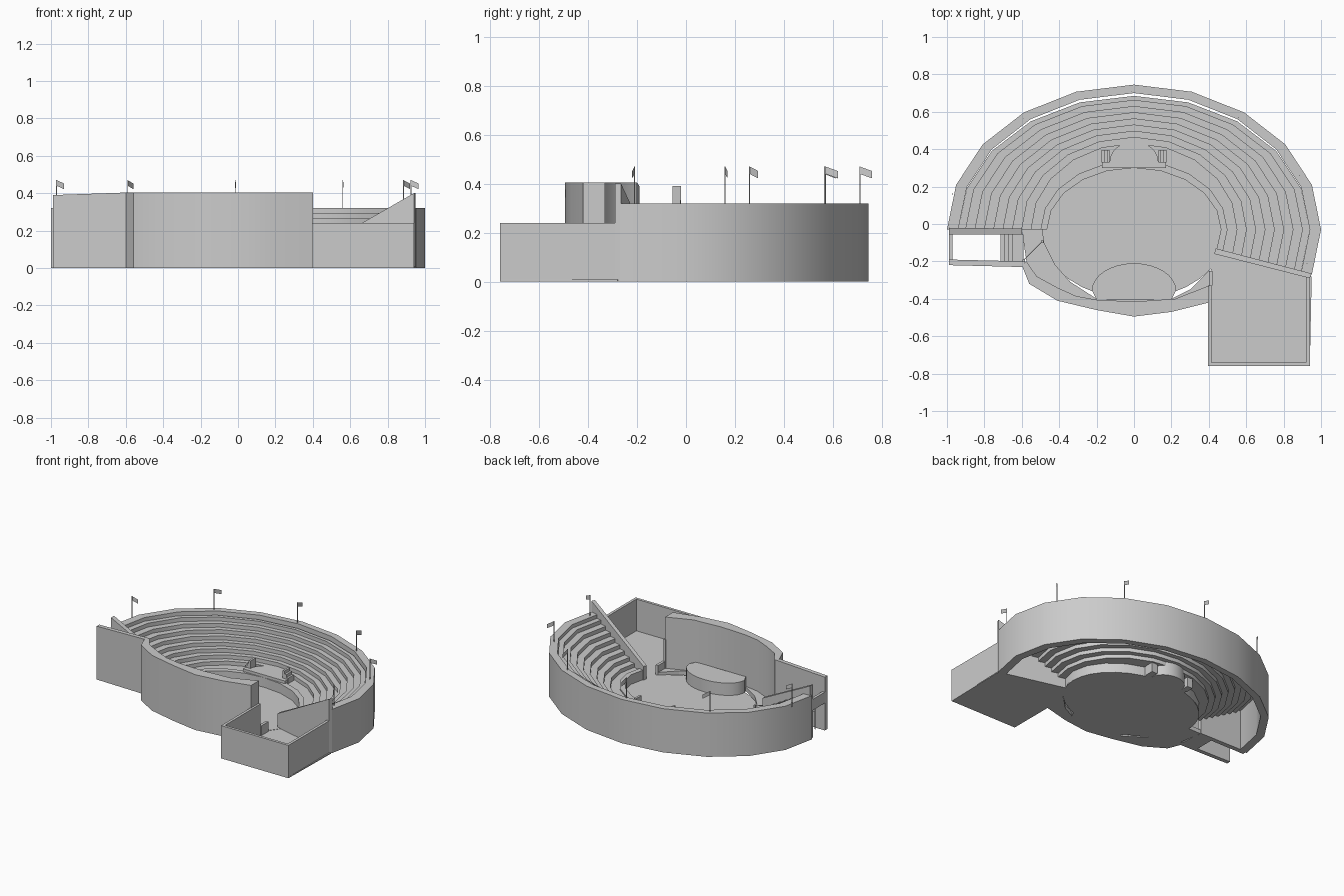
import bpy, bmesh, math
from mathutils import Vector

cube = bpy.data.objects.get("Cube")
if cube:
    bpy.data.objects.remove(cube, do_unlink=True)

stone = bpy.data.materials.new("stone_grey")
stone.use_nodes = True
GREY = (0.6, 0.6, 0.6, 1)
stone.diffuse_color = GREY
stone.node_tree.nodes["Principled BSDF"].inputs["Base Color"].default_value = GREY

CY = -0.03  # centre of the seating ellipses


def finish(name, bm):
    bmesh.ops.recalc_face_normals(bm, faces=bm.faces)
    mesh = bpy.data.meshes.new(name)
    bm.to_mesh(mesh)
    bm.free()
    mesh.materials.append(stone)
    ob = bpy.data.objects.new(name, mesh)
    bpy.context.collection.objects.link(ob)
    return ob


def smooth(ob):
    bpy.ops.object.select_all(action='DESELECT')
    ob.select_set(True)
    bpy.context.view_layer.objects.active = ob
    bpy.ops.object.shade_smooth_by_angle(angle=math.radians(30))


def prism(name, outline, z0, z1):
    """Extrude a plan outline; z1 is a height or a function of x."""
    top = z1 if callable(z1) else (lambda x: z1)
    bm = bmesh.new()
    low = [bm.verts.new((x, y, z0)) for x, y in outline]
    high = [bm.verts.new((x, y, top(x))) for x, y in outline]
    bm.faces.new(low)
    bm.faces.new(high)
    for i in range(len(low)):
        j = (i + 1) % len(low)
        bm.faces.new((low[i], low[j], high[j], high[i]))
    return finish(name, bm)


def box(name, x0, x1, y0, y1, z0, z1):
    return prism(name, [(x0, y0), (x1, y0), (x1, y1), (x0, y1)], z0, z1)


def band(a, b, w):
    """Plan outline of a straight wall from a to b with width w."""
    a, b = Vector(a), Vector(b)
    n = (b - a).orthogonal().normalized() * w
    return [a, b, b + n, a + n]


def ellipse(rx, ry, start, end, steps, cy=CY):
    angles = [math.radians(start + (end - start) * i / steps) for i in range(steps + 1)]
    return [(rx * math.cos(a), cy + ry * math.sin(a)) for a in angles]


def sweep(name, profile, closed, start=-18, end=180, steps=11):
    """Sweep (rx, ry, z) sections around the seating ellipse."""
    bm = bmesh.new()
    rows = [[bm.verts.new((x, y, z)) for x, y in ellipse(rx, ry, start, end, steps)]
            for rx, ry, z in profile]
    pairs = list(zip(rows, rows[1:]))
    if closed:
        pairs.append((rows[-1], rows[0]))
        bm.faces.new([r[0] for r in rows])
        bm.faces.new([r[-1] for r in rows])
    for a, b in pairs:
        for i in range(steps):
            bm.faces.new((a[i], a[i + 1], b[i + 1], b[i]))
    ob = finish(name, bm)
    smooth(ob)
    return ob


# Outer wall, and the orchestra kerb
sweep("outer_wall", [(1, .775, 0), (1, .775, .32), (.94, .73, .32), (.94, .73, 0)], True)
sweep("orchestra_kerb", [(.5, .37, 0), (.5, .37, .08), (.465, .33, .08), (.465, .33, 0)], True)

# Stepped seating shell, open beneath
TIERS = 8
steps = [(.5, .37, .07)]
for i in range(TIERS):
    rx, ry, z = .55 + .05 * i, .46 + .033 * i, .07 + .028 * i
    steps += [(rx, ry, z), (rx, ry, z + .028)]
steps.append((.94, .715, steps[-1][2]))
sweep("seating_tiers", steps, False)

# Floors
prism("orchestra_floor", ellipse(.5, .37, 0, 348.75, 31), 0, .01)
prism("court_floor", [(.4, -.76), (.94, -.76), (.95, -.28), (.43, -.15), (.4, -.3)], 0, .008)

# Curved front wall and the low apron behind it
front_outer = [(.4, -.42), (.2, -.47), (0, -.495), (-.2, -.46),
               (-.41, -.41), (-.56, -.32), (-.6, -.22)]
front_inner = [(-.575, -.2), (-.52, -.28), (-.41, -.34), (-.31, -.385),
               (-.2, -.405), (0, -.415), (.22, -.4), (.4, -.33)]
smooth(prism("front_wall", front_outer + front_inner, 0, .405))
prism("front_apron", front_inner + [(.4, -.25), (.3, -.35), (.2, -.4), (-.2, -.4),
      (-.34, -.31), (-.42, -.22), (-.48, -.1), (-.49, -.03), (-.6, -.03)], 0, .03)
prism("court_kerb", [(.4, -.33), (.42, -.33), (.42, -.25), (.4, -.25)], 0, .08)

# Half-round stage at the front
smooth(prism("stage", [(.2, -.405), (-.2, -.405)] + ellipse(.225, .145, 180, 0, 16, -.355), 0, .1))

# Rear podium with a flight of steps on each side
smooth(prism("rear_podium", [(-.17, .3), (.17, .3), (.17, .335)]
             + ellipse(.13, .105, 0, 180, 12, .335) + [(-.17, .335)], 0, .1))
for side, label in ((-1, "right"), (1, "left")):
    for i in range(3):
        a, b = sorted((side * .13, side * (.145 + .015 * i)))
        box("podium_step_" + label, a, b, .33, .395, 0, .155 - .022 * i)

# Side court walls
box("court_front_wall", .395, .94, -.76, -.74, 0, .24)
box("court_left_wall", .92, .94, -.74, -.28, 0, .24)
box("court_right_wall", .395, .415, -.74, -.33, 0, .24)

# Sloping end wall of the seating
prism("sloping_end_wall", [(.43, -.16), (.94, -.29), (.95, -.265), (.435, -.13)], 0,
      lambda x: .4 + (min(x, .94) - .94) * .574)

# Entrance passage with walls, lintel and steps
prism("passage_back_wall", [(-.99, -.055), (-.6, -.055), (-.6, -.025), (-.99, -.02)], 0,
      lambda x: .39 - (x + .99) * .5)
prism("passage_front_wall", [(-.99, -.22), (-.6, -.23), (-.58, -.2), (-.99, -.19)], 0,
      lambda x: .39 + (x + .99) * .035)
box("passage_lintel", -.99, -.97, -.19, -.055, .2, .28)
for i in range(4):
    box("passage_step", -.715 + .022 * i, -.59, -.2, -.055, 0, .012 + .012 * i)

# Chain barrier across the passage
for p in ((-.59, -.195), (-.49, -.095)):
    box("barrier_post", p[0] - .006, p[0] + .006, p[1] - .006, p[1] + .006, 0, .09)
prism("barrier_rail", band((-.59, -.195), (-.49, -.095), .004), .08, .085)


# Flags around the rim
def flag(x, y, dx, dy, base=.3, top=.47):
    box("flag_pole", x - .002, x + .002, y - .002, y + .002, base, top)
    bm = bmesh.new()
    cols = []
    for t in (0, .5, 1):
        sway = .004 * math.sin(t * math.pi)
        px, py, pz = x + dx * t - dy * sway, y + dy * t, top - .018 * t
        cols.append([bm.verts.new((px, py, pz - h)) for h in (0, .03)])
    for a, b in zip(cols, cols[1:]):
        bm.faces.new((a[0], b[0], b[1], a[1]))
    finish("flag", bm)


for x, y, dx, dy in ((-.97, .16, .04, .01), (-.59, .565, .03, .045), (-.015, .71, .005, .05),
                     (.56, .57, .005, .05), (.885, .26, .035, .035), (.925, -.21, .04, -.01)):
    flag(x, y, dx, dy)
flag(-.975, -.1, .035, -.01, .04, .2)
